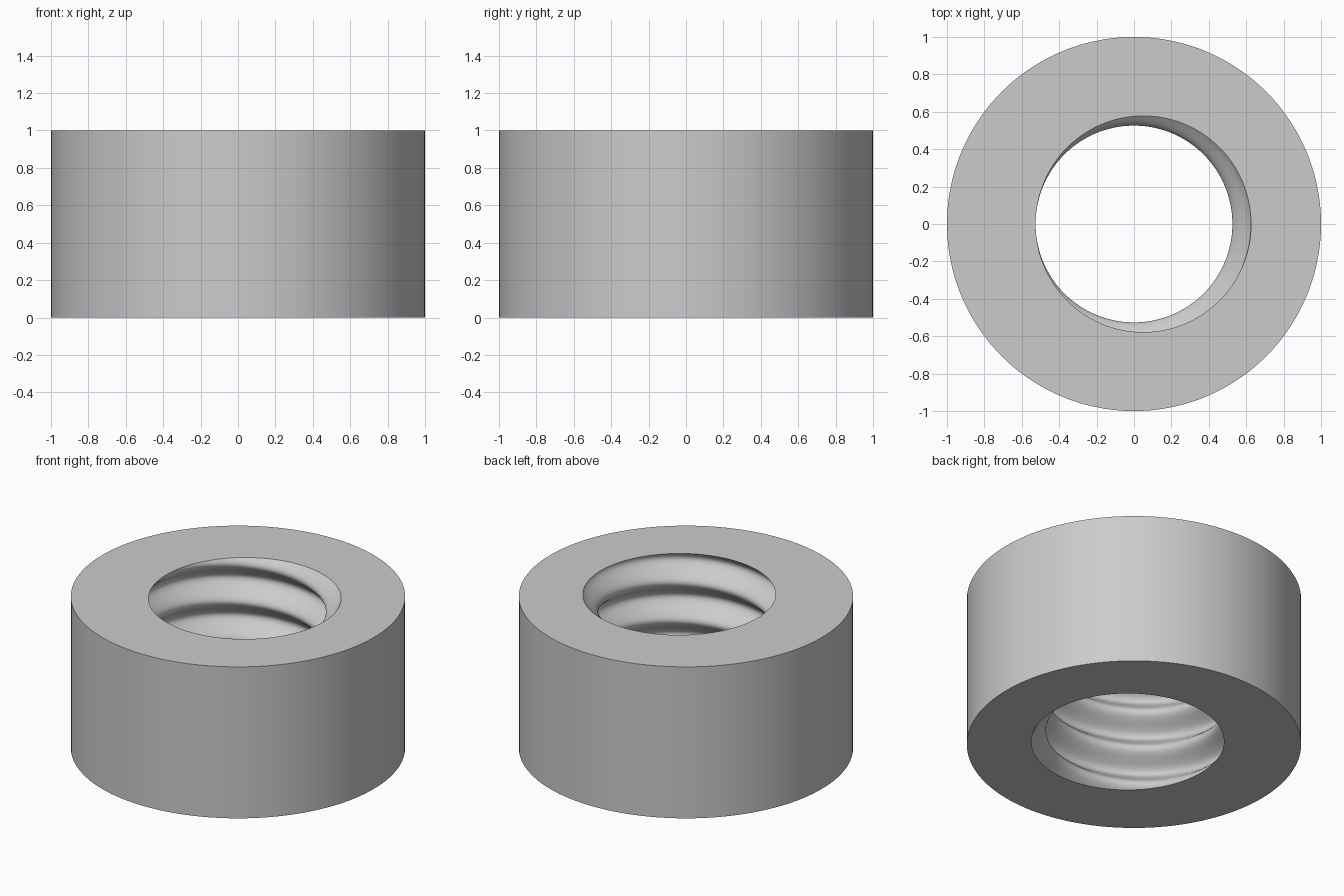
import bpy, bmesh, math

cube = bpy.data.objects.get("Cube")
if cube:
    bpy.data.objects.remove(cube, do_unlink=True)

SEGMENTS = 144
OUTER_RADIUS = 1.0
HEIGHT = 1.0
PITCH = 0.25
BORE_RADIUS = 0.576
THREAD_DEPTH = 0.05
RINGS = 112

# Plain grey metal
metal = bpy.data.materials.new("grey_metal")
metal.use_nodes = True
grey = (0.6, 0.6, 0.6, 1)
metal.diffuse_color = grey
metal.node_tree.nodes["Principled BSDF"].inputs["Base Color"].default_value = grey


def outer_wall(angle, z):
    return OUTER_RADIUS


def thread_wall(angle, z):
    # Right-handed rounded thread
    return BORE_RADIUS + THREAD_DEPTH * math.cos(angle - math.tau * z / PITCH)


def add_ring(bm, radius, z):
    ring = []
    for i in range(SEGMENTS):
        a = math.tau * i / SEGMENTS
        r = radius(a, z)
        ring.append(bm.verts.new((r * math.cos(a), r * math.sin(a), z)))
    return ring


# Closed section: outer wall upwards, top face, thread downwards, bottom face
bm = bmesh.new()
rings = [add_ring(bm, outer_wall, 0), add_ring(bm, outer_wall, HEIGHT)]
for k in range(RINGS + 1):
    rings.append(add_ring(bm, thread_wall, HEIGHT * (1 - k / RINGS)))
for lower, upper in zip(rings, rings[1:] + rings[:1]):
    for i in range(SEGMENTS):
        j = (i + 1) % SEGMENTS
        bm.faces.new((lower[i], lower[j], upper[j], upper[i]))
bmesh.ops.recalc_face_normals(bm, faces=bm.faces)

mesh = bpy.data.meshes.new("threaded_nut")
bm.to_mesh(mesh)
bm.free()
mesh.materials.append(metal)
nut = bpy.data.objects.new("threaded_nut", mesh)
bpy.context.collection.objects.link(nut)

# Smooth walls, sharp rims
bpy.ops.object.select_all(action="DESELECT")
nut.select_set(True)
bpy.context.view_layer.objects.active = nut
bpy.ops.object.shade_smooth_by_angle(angle=math.radians(30))
